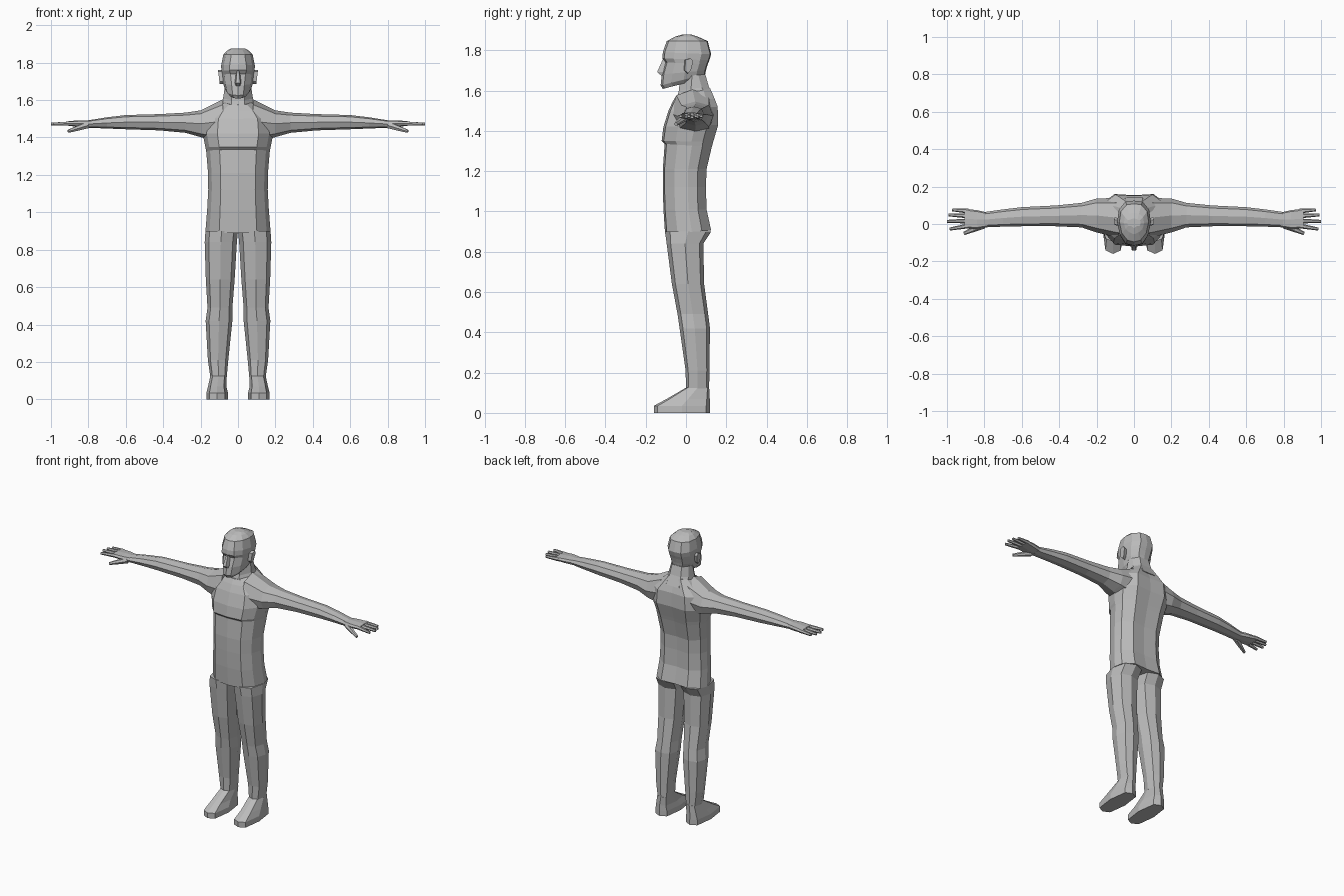
import bpy, bmesh, math
from mathutils import Vector

grey = bpy.data.materials.new("light_grey")
grey.diffuse_color = (0.5, 0.5, 0.5, 1)


def loft(name, rings, mirror=False):
    """Skin a list of equal-sized rings and cap both ends."""
    bm = bmesh.new()
    loops = [[bm.verts.new(p) for p in r] for r in rings]
    n = len(loops[0])
    for a, b in zip(loops, loops[1:]):
        for i in range(n):
            j = (i + 1) % n
            bm.faces.new((a[i], a[j], b[j], b[i]))
    bm.faces.new(loops[0])
    bm.faces.new(loops[-1])
    bmesh.ops.recalc_face_normals(bm, faces=bm.faces)
    me = bpy.data.meshes.new(name)
    bm.to_mesh(me)
    bm.free()
    me.materials.append(grey)
    ob = bpy.data.objects.new(name, me)
    bpy.context.collection.objects.link(ob)
    if mirror:
        ob.modifiers.new("mirror", 'MIRROR').use_mirror_merge = False
    return ob


def octagon(a0, a1, b0, b1, ka=0.75, kb=0.75):
    """Eight-sided outline inside the box a0..a1, b0..b1."""
    ca, cb, ra, rb = (a0 + a1) / 2, (b0 + b1) / 2, (a1 - a0) / 2, (b1 - b0) / 2
    unit = [(1, 0), (ka, kb), (0, 1), (-ka, kb), (-1, 0), (-ka, -kb), (0, -1), (ka, -kb)]
    return [(ca + u * ra, cb + v * rb) for u, v in unit]


def body_ring(zf, zb, half, yf, yb):
    """Symmetric ring from half-profile (x, y); height runs from zf in front to zb behind."""
    full = half + [(-x, y) for x, y in reversed(half) if x > 0]
    return [(x, y, zf + (zb - zf) * (y - yf) / (yb - yf)) for x, y in full]


# torso: height front, height back, half width, front y, back y
torso = []
for zf, zb, w, yf, yb in [
        (0.89, 0.905, 0.174, -0.104, 0.125), (1.01, 1.01, 0.165, -0.112, 0.102),
        (1.12, 1.12, 0.159, -0.115, 0.099), (1.21, 1.21, 0.16, -0.115, 0.102),
        (1.335, 1.32, 0.17, -0.106, 0.128), (1.35, 1.345, 0.174, -0.121, 0.135),
        (1.42, 1.43, 0.19, -0.112, 0.16), (1.50, 1.52, 0.18, -0.087, 0.157),
        (1.545, 1.56, 0.135, -0.066, 0.142), (1.575, 1.61, 0.08, -0.048, 0.12)]:
    d = yb - yf
    half = [(0, yf), (0.58 * w, yf + 0.04 * d), (0.88 * w, yf + 0.27 * d), (w, yf + 0.58 * d),
            (0.92 * w, yf + 0.8 * d), (0.55 * w, yb), (0, yb - 0.006)]
    torso.append(body_ring(zf, zb, half, yf, yb))
loft("torso", torso)

# neck
neck = []
for zf, zb, w, yf, yb in [(1.55, 1.56, 0.095, -0.05, 0.142), (1.60, 1.62, 0.08, -0.035, 0.113),
                          (1.67, 1.68, 0.07, -0.03, 0.096)]:
    half = [(0, yf), (0.035, yf), (w, yf + 0.06), (0.9 * w, yb - 0.035), (0.5 * w, yb), (0, yb)]
    neck.append(body_ring(zf, zb, half, yf, yb))
loft("neck", neck)

# head: as torso, plus width of the flat front
head = []
for zf, zb, w, yf, yb, f in [
        (1.608, 1.66, 0.05, -0.115, 0.085, 0.024), (1.625, 1.68, 0.068, -0.126, 0.095, 0.028),
        (1.68, 1.70, 0.08, -0.12, 0.099, 0.034), (1.74, 1.73, 0.086, -0.104, 0.108, 0.04),
        (1.76, 1.75, 0.089, -0.117, 0.116, 0.046), (1.79, 1.78, 0.09, -0.115, 0.125, 0.044),
        (1.845, 1.845, 0.078, -0.096, 0.108, 0.036), (1.867, 1.867, 0.054, -0.055, 0.06, 0.024),
        (1.877, 1.877, 0.036, -0.022, 0.03, 0.014)]:
    d = yb - yf
    half = [(0, yf), (f, yf + 0.01), (0.84 * w, yf + 0.24 * d), (w, yf + 0.52 * d),
            (0.9 * w, yf + 0.8 * d), (0.5 * w, yb - 0.005), (0, yb)]
    head.append(body_ring(zf, zb, half, yf, yb))
loft("head", head)

# nose and ears
loft("nose", [[(-w, -0.09, z), (-w * 0.5, y, z), (w * 0.5, y, z), (w, -0.09, z)]
              for z, w, y in [(1.675, 0.018, -0.124), (1.692, 0.022, -0.143), (1.755, 0.011, -0.115)]])
ear_side = [(-0.012, 1.70), (0.004, 1.685), (0.018, 1.70), (0.03, 1.745), (0.018, 1.76), (-0.008, 1.752)]
loft("ear", [[(x + (z - 1.72) * 0.12, y + dy, z) for y, z in ear_side]
             for x, dy in [(0.075, 0), (0.102, 0.006)]], mirror=True)

# legs: height, inner x, outer x, front y, back y
leg = []
for z, xi, xo, yf, yb in [
        (0.90, 0.0, 0.174, -0.104, 0.125), (0.84, 0.006, 0.178, -0.096, 0.086),
        (0.64, 0.018, 0.172, -0.07, 0.09), (0.49, 0.03, 0.163, -0.042, 0.11),
        (0.42, 0.03, 0.173, -0.032, 0.119), (0.21, 0.052, 0.161, -0.002, 0.116),
        (0.12, 0.06, 0.148, 0.0, 0.115)]:
    leg.append([(x, y, z) for x, y in octagon(xi, xo, yf, yb, 0.74, 0.78)])
loft("leg", leg, mirror=True)

# feet
foot = []
for z, xi, xo, yf, yb in [(0, 0.054, 0.169, -0.16, 0.12), (0.035, 0.054, 0.169, -0.16, 0.12),
                          (0.07, 0.062, 0.16, -0.095, 0.118), (0.125, 0.06, 0.148, 0.0, 0.115)]:
    foot.append([(x, y, z) for x, y in octagon(xi, xo, yf, yb, 0.72, 0.86)])
loft("foot", foot, mirror=True)

# arms: x, front y, back y, bottom z, top z
arm = []
for x, y0, y1, z0, z1 in [
        (0.08, -0.075, 0.14, 1.37, 1.605), (0.20, -0.045, 0.136, 1.402, 1.545),
        (0.28, -0.018, 0.113, 1.425, 1.533), (0.42, -0.012, 0.099, 1.438, 1.525),
        (0.60, -0.012, 0.09, 1.444, 1.52), (0.70, -0.014, 0.078, 1.448, 1.508),
        (0.80, -0.018, 0.064, 1.452, 1.492)]:
    arm.append([(x, y, z) for y, z in octagon(y0, y1, z0, z1)])
loft("arm", arm, mirror=True)

# palms
palm = []
for x, y0, y1, z0, z1 in [(0.785, -0.016, 0.062, 1.453, 1.492), (0.84, -0.026, 0.074, 1.456, 1.492),
                          (0.905, -0.024, 0.082, 1.462, 1.488)]:
    palm.append([(x, y, z) for y, z in octagon(y0, y1, z0, z1, 0.85, 0.75)])
loft("palm", palm, mirror=True)


def digit(name, start, end, r0, r1):
    """Tapered six-sided finger with a slight middle knuckle."""
    a, b = Vector(start), Vector(end)
    side = (b - a).normalized().cross(Vector((0, 0, 1))).normalized()
    up = side.cross(b - a).normalized()
    rings = []
    for t, r in [(0, r0), (0.55, (r0 + r1) / 2), (1, r1)]:
        c = a.lerp(b, t)
        rings.append([c + r * (side * math.cos(k * math.pi / 3) + up * math.sin(k * math.pi / 3))
                      for k in range(6)])
    loft(name, rings, mirror=True)


# fingers and thumb
for name, y0, y1, tip in [("little_finger", 0.069, 0.076, 0.972), ("ring_finger", 0.043, 0.049, 0.992),
                          ("middle_finger", 0.016, 0.014, 1.0), ("index_finger", -0.010, -0.027, 0.986)]:
    digit(name, (0.885, y0, 1.475), (tip, y1, 1.472), 0.013, 0.008)
digit("thumb", (0.805, -0.006, 1.466), (0.908, -0.05, 1.433), 0.019, 0.009)
